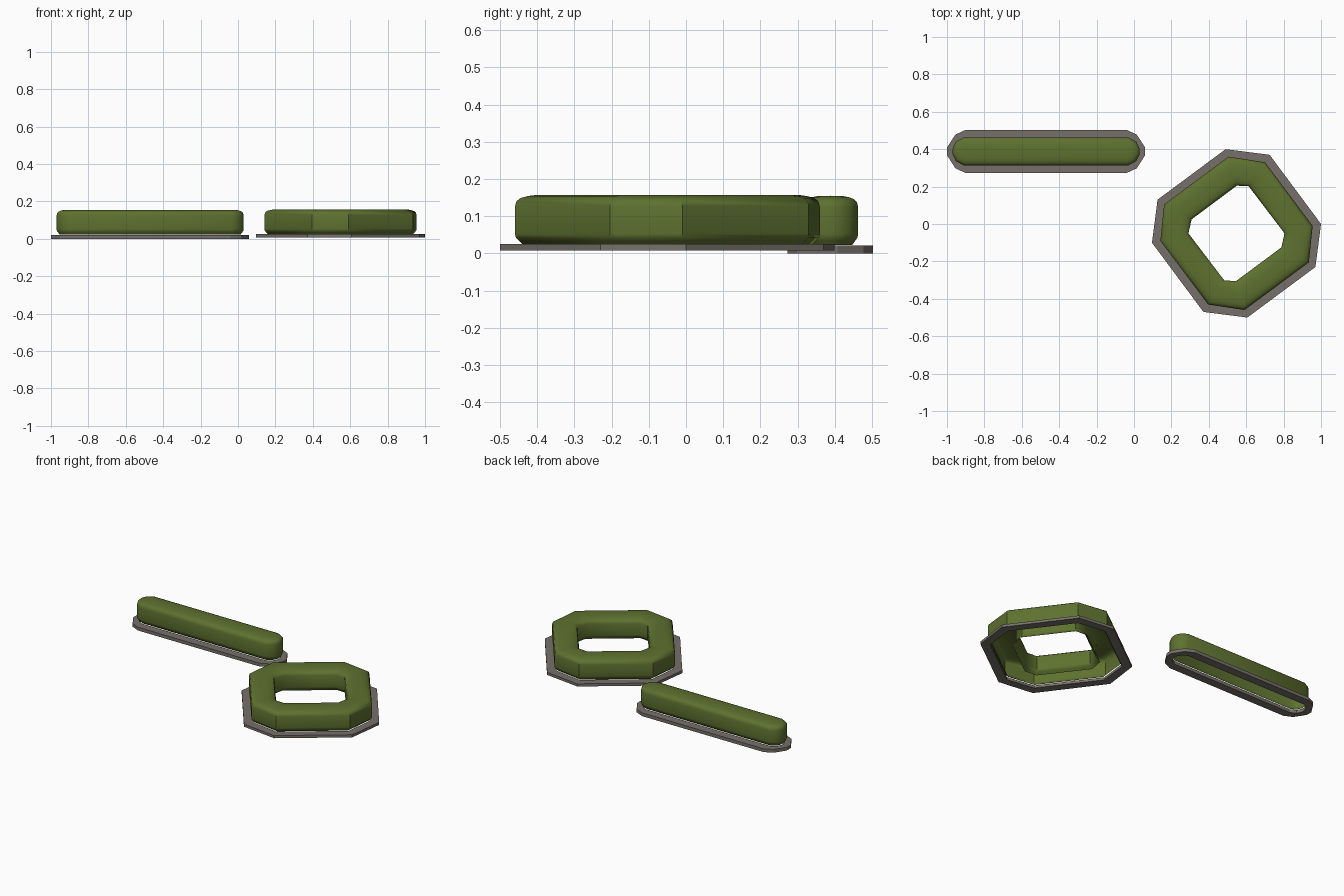
import bpy, bmesh, math
from mathutils import Vector

if "Cube" in bpy.data.objects:
    bpy.data.objects.remove(bpy.data.objects["Cube"])


def material(name, col):
    m = bpy.data.materials.new(name)
    m.diffuse_color = (*col, 1)
    m.use_nodes = True
    m.node_tree.nodes["Principled BSDF"].inputs["Base Color"].default_value = m.diffuse_color
    return m


LEAF = material("hedge green", (0.112, 0.165, 0.029))
STONE = material("kerb grey", (0.18, 0.163, 0.142))


def lerp(a, b, t):
    return [(p[0] + (q[0] - p[0]) * t, p[1] + (q[1] - p[1]) * t) for p, q in zip(a, b)]


def loft(name, rings, mat, closed=False, angle=40):
    """Bridge a list of (points, z) rings; rings start outside and rise, outline runs clockwise."""
    bm = bmesh.new()
    vs = [[bm.verts.new((x, y, z)) for x, y in pts] for pts, z in rings]
    n = len(vs[0])
    for k in range(len(vs) if closed else len(vs) - 1):
        a, b = vs[k], vs[(k + 1) % len(vs)]
        for i in range(n):
            j = (i + 1) % n
            bm.faces.new((a[i], b[i], b[j], a[j]))
    bmesh.ops.remove_doubles(bm, verts=bm.verts, dist=1e-5)
    me = bpy.data.meshes.new(name)
    bm.to_mesh(me)
    bm.free()
    me.materials.append(mat)
    ob = bpy.data.objects.new(name, me)
    bpy.context.collection.objects.link(ob)
    bpy.ops.object.select_all(action='DESELECT')
    ob.select_set(True)
    bpy.context.view_layer.objects.active = ob
    bpy.ops.object.shade_smooth_by_angle(angle=math.radians(angle))
    return ob


def side_profile(scale, top):
    """Tucked-in foot, straight wall, rounded shoulder: (t, z)."""
    return [(0.14 * scale, 0.023), (0.07 * scale, 0.034), (0.015 * scale, 0.043), (0, 0.052),
            (0, top - 0.03), (0.03 * scale, top - 0.016), (0.1 * scale, top - 0.008),
            (0.22 * scale, top - 0.003), (0.36 * scale, top)]


def kerb(name, outer, inner, z0, z1):
    loft(name, [(outer, z0), (outer, z1), (inner, z1), (inner, z0)], STONE, True, 20)


# Eight-sided ring hedge, symmetric through its centre
def octagon(half):
    cx, cy = 0.548, -0.05
    return [(cx + s * x, cy + s * y) for s in (1, -1) for x, y in half]


kerb_o = octagon([(-0.058, 0.45), (0.177, 0.42), (0.452, 0.05), (0.422, -0.18)])
hedge_o = octagon([(-0.043, 0.41), (0.152, 0.38), (0.407, 0.04), (0.387, -0.155)])
hedge_i = octagon([(0.002, 0.255), (0.065, 0.252), (0.257, 0.0), (0.24, -0.075)])
prof = side_profile(1, 0.157)
prof += [(1 - t, z) for t, z in reversed(prof)]
loft("ring_hedge", [(lerp(hedge_o, hedge_i, t), z) for t, z in prof], LEAF)
kerb("ring_kerb", kerb_o, lerp(hedge_o, hedge_i, 0.08), 0.008, 0.025)


# Straight hedge with blunt rounded ends
def strip(end):
    cx, cy = -0.47, 0.388
    right = [(x, y) for x, y in end] + [(x, -y) for x, y in reversed(end)]
    return [(cx + s * x, cy + s * y) for s in (1, -1) for x, y in right]


kerb_s = strip([(0.43, 0.1155), (0.485, 0.09), (0.53, 0.02)])
hedge_s = strip([(0.44, 0.075), (0.482, 0.052), (0.5, 0.015)])
spine = strip([(0.425, 0)] * 3)
prof = side_profile(1.5, 0.154) + [(1, 0.155)]
loft("straight_hedge", [(lerp(hedge_s, spine, t), z) for t, z in prof], LEAF)
kerb("straight_kerb", kerb_s, lerp(hedge_s, spine, 0.18), 0.0, 0.021)
